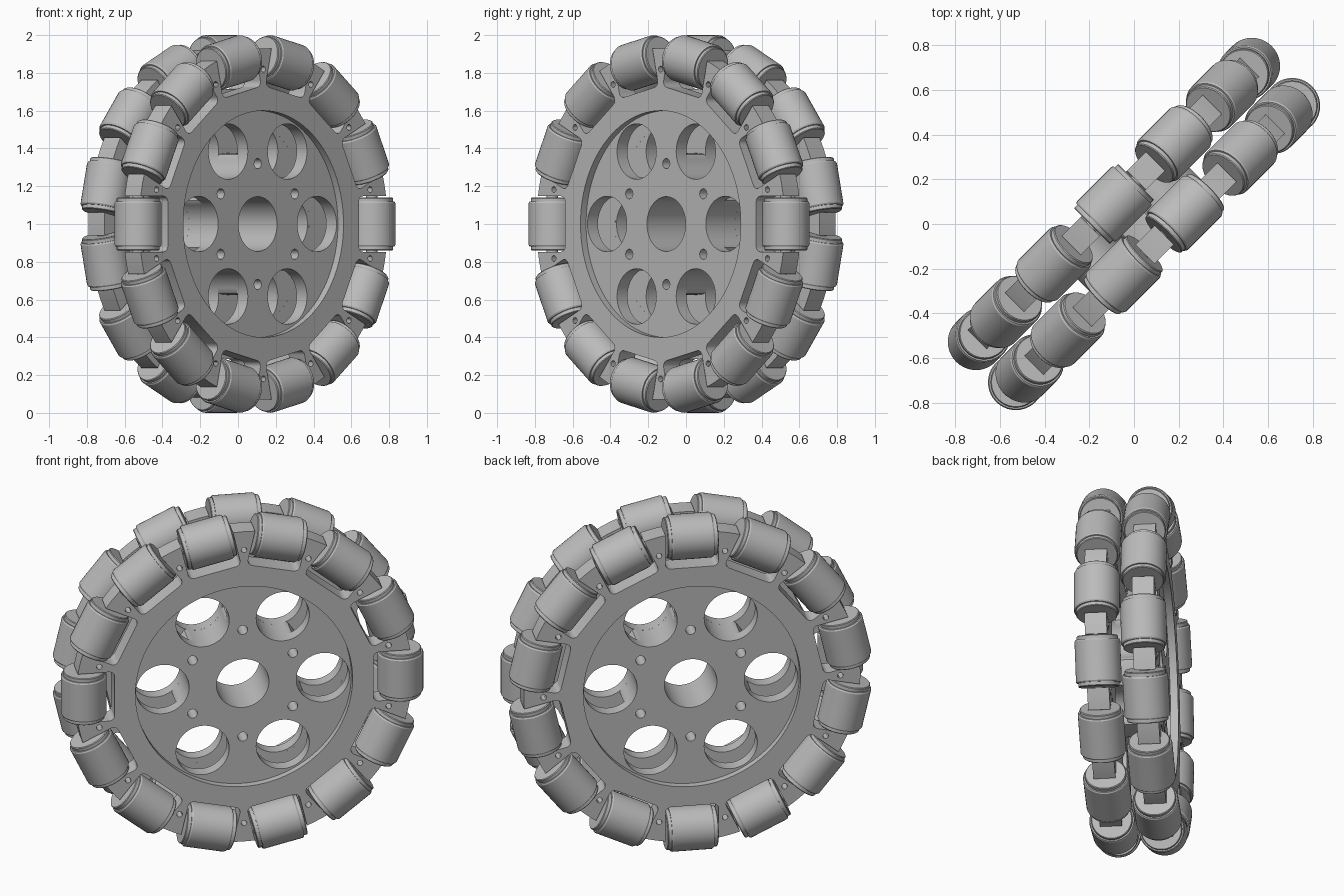
import bpy, bmesh
from math import sin, cos, pi, sqrt, radians
from mathutils import Matrix, Vector

if "Cube" in bpy.data.objects:
    bpy.data.objects.remove(bpy.data.objects["Cube"], do_unlink=True)

COUNT = 14                      # rollers in each row
PITCH = 2 * pi / COUNT
PLATE_R, NOTCH_R, NOTCH_HALF = 0.93, 0.715, 0.147
AXLE_R, ROW = 0.875, 0.127      # roller centre radius, row offset along the axle
INNER, FLOOR, FACE = 0.07, 0.148, 0.19
DISC_R, HUB_R, BORE_R = 0.6, 0.375, 0.145
HOLE_D, HOLE_R = 0.443, 0.147   # six large holes

# Wheel frame: local x runs along the wheel, y is up, z is the axle
WHEEL = Matrix(((sqrt(0.5), 0, sqrt(0.5), 0),
                (sqrt(0.5), 0, -sqrt(0.5), 0),
                (0, 1, 0, 1),
                (0, 0, 0, 1)))

grey = bpy.data.materials.new("plain_grey")
grey.use_nodes = True
grey.diffuse_color = (0.5, 0.5, 0.5, 1)
grey.node_tree.nodes["Principled BSDF"].inputs["Base Color"].default_value = (0.5, 0.5, 0.5, 1)


def add(name, mesh, matrix):
    obj = bpy.data.objects.new(name, mesh)
    bpy.context.collection.objects.link(obj)
    obj.matrix_world = matrix
    return obj


def finish(mesh):
    mesh.materials.clear()
    mesh.materials.append(grey)
    for o in bpy.context.selected_objects:
        o.select_set(False)
    obj = add("shading", mesh, Matrix())
    obj.select_set(True)
    bpy.context.view_layer.objects.active = obj
    bpy.ops.object.shade_smooth_by_angle(angle=radians(30))
    bpy.data.objects.remove(obj)
    return mesh


def polar(r, a):
    return Vector((r * cos(a), r * sin(a)))


def circle(r, d=0, a=0, n=48):
    return [polar(d, a) + polar(r, 2 * pi * i / n) for i in range(n)]


def ring_of(r, d, count, start, n):
    return [circle(r, d, start + 2 * pi * i / count, n) for i in range(count)]


def extruded(loops, low, high):
    """Fill the first loop, leave the other loops open, and give it depth."""
    curve = bpy.data.curves.new("outline", 'CURVE')
    curve.dimensions = '2D'
    curve.fill_mode = 'BOTH'
    curve.extrude = (high - low) / 2
    for loop in loops:
        spline = curve.splines.new('POLY')
        spline.points.add(len(loop) - 1)
        for point, co in zip(spline.points, loop):
            point.co = (co.x, co.y, 0, 1)
        spline.use_cyclic_u = True
    temp = add("outline", curve, Matrix())
    bpy.context.view_layer.update()
    mesh = bpy.data.meshes.new_from_object(temp.evaluated_get(bpy.context.evaluated_depsgraph_get()))
    bpy.data.objects.remove(temp)
    bm = bmesh.new()
    bm.from_mesh(mesh)
    bmesh.ops.remove_doubles(bm, verts=bm.verts, dist=1e-5)
    bmesh.ops.recalc_face_normals(bm, faces=bm.faces)
    bmesh.ops.translate(bm, verts=bm.verts, vec=(0, 0, (low + high) / 2))
    bm.to_mesh(mesh)
    bm.free()
    return finish(mesh)


def rim_outline():
    """Round rim with a rounded pocket for each roller."""
    top = sqrt(PLATE_R ** 2 - NOTCH_HALF ** 2)
    fillet = 0.03
    half = [Vector((top, NOTCH_HALF))]
    centre = Vector((NOTCH_R + fillet, NOTCH_HALF - fillet))
    half += [centre + polar(fillet, pi / 2 + pi / 8 * i) for i in range(5)]
    pocket = [Vector((p.x, -p.y)) for p in half] + half[::-1]
    edge = PITCH / 2 - math_angle(half[0])
    pocket += [polar(PLATE_R, math_angle(half[0]) + edge * i / 2) for i in (1, 2, 3)]
    points = []
    for k in range(COUNT):
        turn = Matrix.Rotation(k * PITCH, 2)
        points += [turn @ p for p in pocket]
    return points


def math_angle(p):
    return Vector((1, 0)).angle(p)


def hub_outline(n=240):
    """Spacer hub scalloped where the large holes pass through it."""
    points = []
    for i in range(n):
        a = 2 * pi * i / n
        off = (a + pi / 6) % (pi / 3) - pi / 6
        inside = HOLE_R ** 2 - (HOLE_D * sin(off)) ** 2
        r = HUB_R
        if inside > 0:
            r = min(r, HOLE_D * cos(off) - sqrt(inside))
        points.append(polar(r, a))
    return points


def lathe(profile, n=40):
    """Turn (radius, height) points around local z."""
    bm = bmesh.new()
    verts = [bm.verts.new((r, 0, z)) for r, z in profile]
    edges = [bm.edges.new(pair) for pair in zip(verts, verts[1:])]
    bmesh.ops.spin(bm, geom=verts + edges, axis=(0, 0, 1), cent=(0, 0, 0),
                   angle=2 * pi, steps=n)
    bmesh.ops.remove_doubles(bm, verts=bm.verts, dist=1e-5)
    bmesh.ops.recalc_face_normals(bm, faces=bm.faces)
    mesh = bpy.data.meshes.new("turned")
    bm.to_mesh(mesh)
    bm.free()
    return finish(mesh)


# Shared meshes
bolts = ring_of(0.027, 0.32, 6, pi / 6, 20)
bore = circle(BORE_R)
rim_mesh = extruded([rim_outline(), circle(DISC_R, n=96)]
                    + ring_of(0.016, 0.82, COUNT, PITCH / 2, 12), INNER, FACE)
disc_mesh = extruded([circle(DISC_R, n=96), bore] + ring_of(HOLE_R, HOLE_D, 6, 0, 48)
                     + bolts, INNER, FLOOR)
hub_mesh = extruded([hub_outline(), bore] + bolts, -INNER, INNER)
roller_half = [(0.125, 0.11), (0.12, 0.118), (0.113, 0.118), (0.113, 0.136), (0.109, 0.14), (0, 0.14)]
roller_mesh = lathe([(r, -z) for r, z in reversed(roller_half)] + roller_half)
axle_mesh = lathe([(0, -0.16), (0.03, -0.16), (0.03, 0.16), (0, 0.16)], 16)

# Hub joins the two discs
add("spacer_hub", hub_mesh, WHEEL)

# Front and back rows; the back row is turned by half a pitch
for row, flip, turn in (("front", 0, 0), ("back", pi, PITCH / 2)):
    side = WHEEL @ Matrix.Rotation(flip, 4, 'Y')
    add(row + "_disc", disc_mesh, side)
    side = side @ Matrix.Rotation(turn, 4, 'Z')
    add(row + "_rim", rim_mesh, side)
    for k in range(COUNT):
        seat = (side @ Matrix.Rotation(k * PITCH, 4, 'Z')
                @ Matrix.Translation((AXLE_R, 0, ROW)) @ Matrix.Rotation(pi / 2, 4, 'X'))
        add(f"{row}_roller_{k + 1}", roller_mesh, seat)
        add(f"{row}_axle_{k + 1}", axle_mesh, seat)
